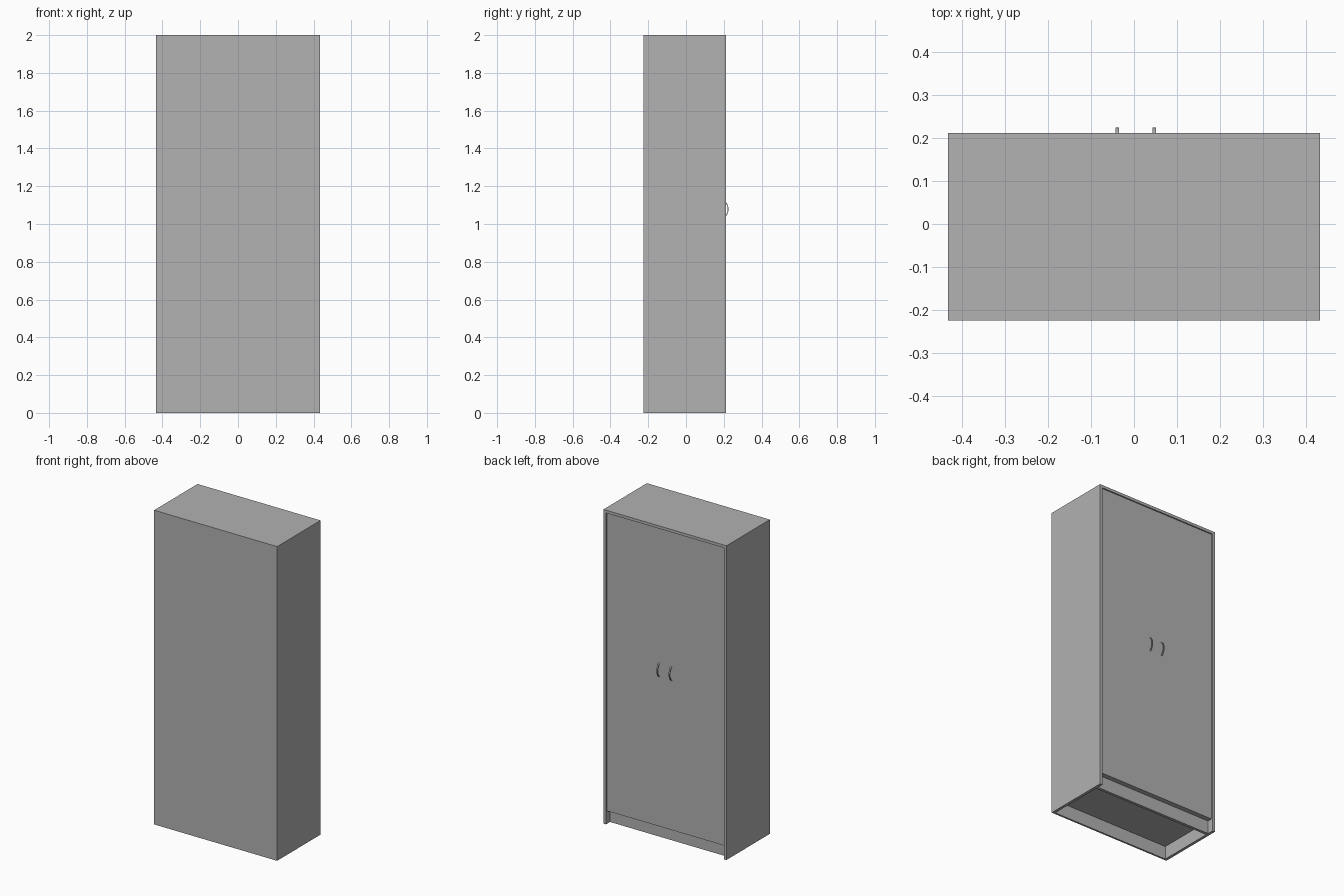
import bpy
import bmesh
import math

cube = bpy.data.objects.get("Cube")
if cube:
    bpy.data.objects.remove(cube, do_unlink=True)

# One grey finish for the whole cabinet
grey = bpy.data.materials.new("light_grey")
grey.use_nodes = True
colour = (0.445, 0.445, 0.445, 1)
grey.diffuse_color = colour
grey.node_tree.nodes["Principled BSDF"].inputs["Base Color"].default_value = colour

# Main dimensions
HALF_W, HEIGHT = 0.433, 2.0
BACK, FRONT = -0.225, 0.2115
T = 0.018                      # board thickness
BACK_T = 0.012                 # back board thickness
INNER = HALF_W - T
DOOR_Y = FRONT - 0.008         # outer face of the doors
DOOR_Z = 0.083                 # lower edge of the doors
PLINTH_Y = FRONT - 0.04


def finish(name, bm):
    bmesh.ops.recalc_face_normals(bm, faces=bm.faces)
    mesh = bpy.data.meshes.new(name)
    bm.to_mesh(mesh)
    bm.free()
    mesh.materials.append(grey)
    obj = bpy.data.objects.new(name, mesh)
    bpy.context.collection.objects.link(obj)
    return obj


def board(name, x, y, z):
    """Box spanning the given (low, high) ranges."""
    bm = bmesh.new()
    bmesh.ops.create_cube(bm, size=1)
    for v in bm.verts:
        v.co = [r[1] if c > 0 else r[0] for c, r in zip(v.co, (x, y, z))]
    return finish(name, bm)


def handle(name, x, width=0.008, thick=0.004, steps=16):
    """Bowed flat bar standing off the door."""
    z_mid, radius, peak = 1.078, 0.0575, 0.225
    cy = peak - radius
    limit = math.acos((DOOR_Y - 0.001 - cy) / radius)
    bm = bmesh.new()
    rings = []
    for i in range(steps + 1):
        a = limit * (2 * i / steps - 1)
        ring = []
        for dx, r in ((-1, radius), (1, radius), (1, radius - thick), (-1, radius - thick)):
            ring.append(bm.verts.new((x + dx * width / 2, cy + r * math.cos(a),
                                      z_mid + r * math.sin(a))))
        rings.append(ring)
    for lower, upper in zip(rings, rings[1:]):
        for k in range(4):
            n = (k + 1) % 4
            bm.faces.new((lower[k], lower[n], upper[n], upper[k]))
    bm.faces.new(rings[0])
    bm.faces.new(rings[-1])
    return finish(name, bm)


# Carcass
board("back_panel", (-INNER, INNER), (BACK, BACK + BACK_T), (0, HEIGHT - T))
board("top_panel", (-INNER, INNER), (BACK, FRONT), (HEIGHT - T, HEIGHT))
board("bottom_panel", (-INNER, INNER), (BACK + BACK_T, DOOR_Y - T), (DOOR_Z, DOOR_Z + T))
board("plinth", (-INNER, INNER), (PLINTH_Y - T, PLINTH_Y), (0, DOOR_Z))

# Sides, doors and handles
for side, s in (("left", 1), ("right", -1)):
    board(side + "_side_panel", sorted((s * INNER, s * HALF_W)), (BACK, FRONT), (0, HEIGHT))
    board(side + "_door", sorted((0, s * INNER)), (DOOR_Y - T, DOOR_Y), (DOOR_Z, HEIGHT - T))
    bar = handle(side + "_handle", 0.0045 + s * 0.043)
    bpy.ops.object.select_all(action="DESELECT")
    bar.select_set(True)
    bpy.context.view_layer.objects.active = bar
    bpy.ops.object.shade_smooth_by_angle(angle=math.radians(30))
